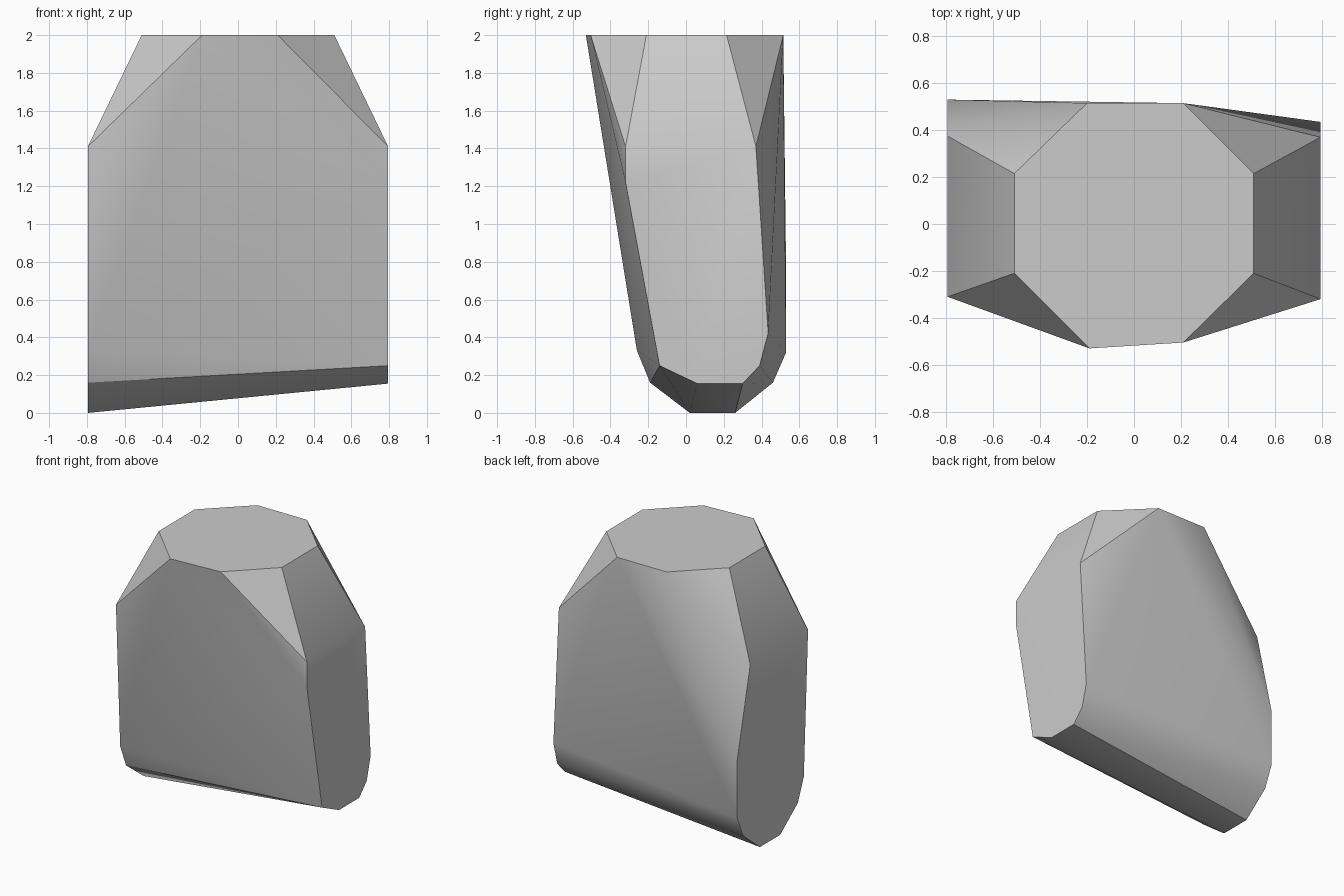
import bpy, bmesh, math

cube = bpy.data.objects.get("Cube")
if cube:
    bpy.data.objects.remove(cube, do_unlink=True)

# Flat grey material
grey = bpy.data.materials.new("stone grey")
grey.use_nodes = True
colour = (0.6, 0.6, 0.6, 1.0)
grey.diffuse_color = colour
grey.node_tree.nodes["Principled BSDF"].inputs["Base Color"].default_value = colour

# Octagonal top outline (x, y)
top = [(0.51, -0.21), (0.51, 0.215), (0.21, 0.515), (-0.20, 0.515),
       (-0.51, 0.215), (-0.51, -0.21), (-0.19, -0.53), (0.21, -0.505)]
# End outlines (y, z)
left_end = [(-0.32, 1.41), (-0.32, 1.22), (-0.14, 0.25), (0.06, 0.155),
            (0.30, 0.155), (0.39, 0.25), (0.435, 0.42), (0.37, 1.41)]
right_end = [(-0.31, 1.41), (-0.26, 0.33), (-0.19, 0.16), (0.02, 0.0), (0.26, 0.0),
             (0.46, 0.16), (0.53, 0.32), (0.53, 0.75), (0.375, 1.41)]

# Skin the three outlines into one tapered block
bm = bmesh.new()
for x, y in top:
    bm.verts.new((x, y, 2.0))
for x, outline in ((0.795, left_end), (-0.795, right_end)):
    for y, z in outline:
        bm.verts.new((x, y, z))
bmesh.ops.convex_hull(bm, input=bm.verts[:])

# Merge the coplanar triangles of the flat top and ends
bmesh.ops.dissolve_limit(bm, angle_limit=math.radians(0.5),
                         verts=bm.verts[:], edges=bm.edges[:])
bmesh.ops.recalc_face_normals(bm, faces=bm.faces[:])
mesh = bpy.data.meshes.new("tapered_block")
bm.to_mesh(mesh)
bm.free()
mesh.materials.append(grey)

block = bpy.data.objects.new("tapered_block", mesh)
bpy.context.collection.objects.link(block)

# Soft sides, crisp top and ends
bpy.ops.object.select_all(action="DESELECT")
block.select_set(True)
bpy.context.view_layer.objects.active = block
bpy.ops.object.shade_smooth_by_angle(angle=math.radians(30))
